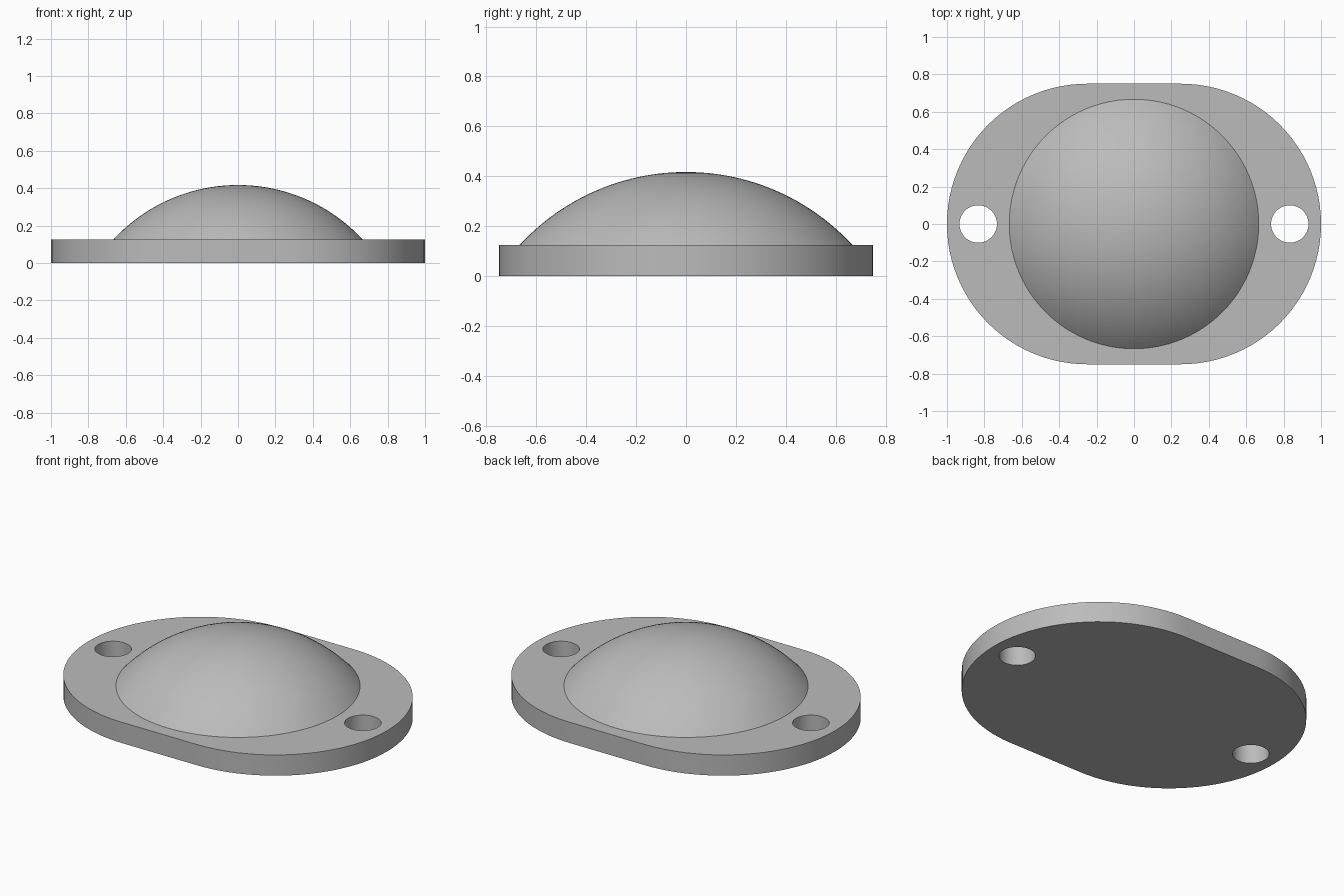
import bpy, bmesh
from math import pi, sin, cos, asin, radians
from mathutils import Vector

cube = bpy.data.objects.get("Cube")
if cube:
    bpy.data.objects.remove(cube, do_unlink=True)

THICK = 0.125
DOME_R, DOME_H = 0.667, 0.292

grey = bpy.data.materials.new("light_grey")
grey.use_nodes = True
colour = (0.5, 0.5, 0.5, 1)
grey.diffuse_color = colour
grey.node_tree.nodes["Principled BSDF"].inputs["Base Color"].default_value = colour


def arc(cx, radius, start, end, steps):
    return [(cx + radius * cos(start + (end - start) * i / steps),
             radius * sin(start + (end - start) * i / steps)) for i in range(steps + 1)]


def finish(bm, name):
    bmesh.ops.recalc_face_normals(bm, faces=bm.faces)
    mesh = bpy.data.meshes.new(name)
    bm.to_mesh(mesh)
    bm.free()
    mesh.materials.append(grey)
    obj = bpy.data.objects.new(name, mesh)
    bpy.context.collection.objects.link(obj)
    bpy.ops.object.select_all(action='DESELECT')
    obj.select_set(True)
    bpy.context.view_layer.objects.active = obj
    bpy.ops.object.shade_smooth_by_angle(angle=radians(30))
    return obj


# Base plate: rounded outline with two screw holes, filled and extruded
outline = arc(0.25, 0.75, -pi / 2, pi / 2, 48) + arc(-0.25, 0.75, pi / 2, 3 * pi / 2, 48)
holes = [arc(side * 0.833, 0.1, 0, 2 * pi, 48)[:-1] for side in (-1, 1)]
bm = bmesh.new()
for loop in [outline] + holes:
    verts = [bm.verts.new((x, y, 0)) for x, y in loop]
    for i, v in enumerate(verts):
        bm.edges.new((v, verts[(i + 1) % len(verts)]))
bmesh.ops.triangle_fill(bm, edges=bm.edges[:], use_beauty=True, normal=Vector((0, 0, 1)))
top = bmesh.ops.extrude_face_region(bm, geom=bm.faces[:], use_keep_orig=True)["geom"]
bmesh.ops.translate(bm, vec=(0, 0, THICK),
                    verts=[g for g in top if isinstance(g, bmesh.types.BMVert)])
finish(bm, "base_plate")

# Dome: spherical cap spun around the vertical axis
sphere_r = (DOME_R ** 2 + DOME_H ** 2) / (2 * DOME_H)
centre_z = THICK + DOME_H - sphere_r
half_angle = asin(DOME_R / sphere_r)
bm = bmesh.new()
RINGS = 24
profile = [bm.verts.new((sphere_r * sin(half_angle * i / RINGS), 0,
                         centre_z + sphere_r * cos(half_angle * i / RINGS)))
           for i in range(RINGS + 1)]
edges = [bm.edges.new(pair) for pair in zip(profile, profile[1:])]
bmesh.ops.spin(bm, geom=profile + edges, cent=(0, 0, 0), axis=(0, 0, 1),
               angle=2 * pi, steps=96)
bmesh.ops.remove_doubles(bm, verts=bm.verts[:], dist=0.0001)
finish(bm, "dome")
